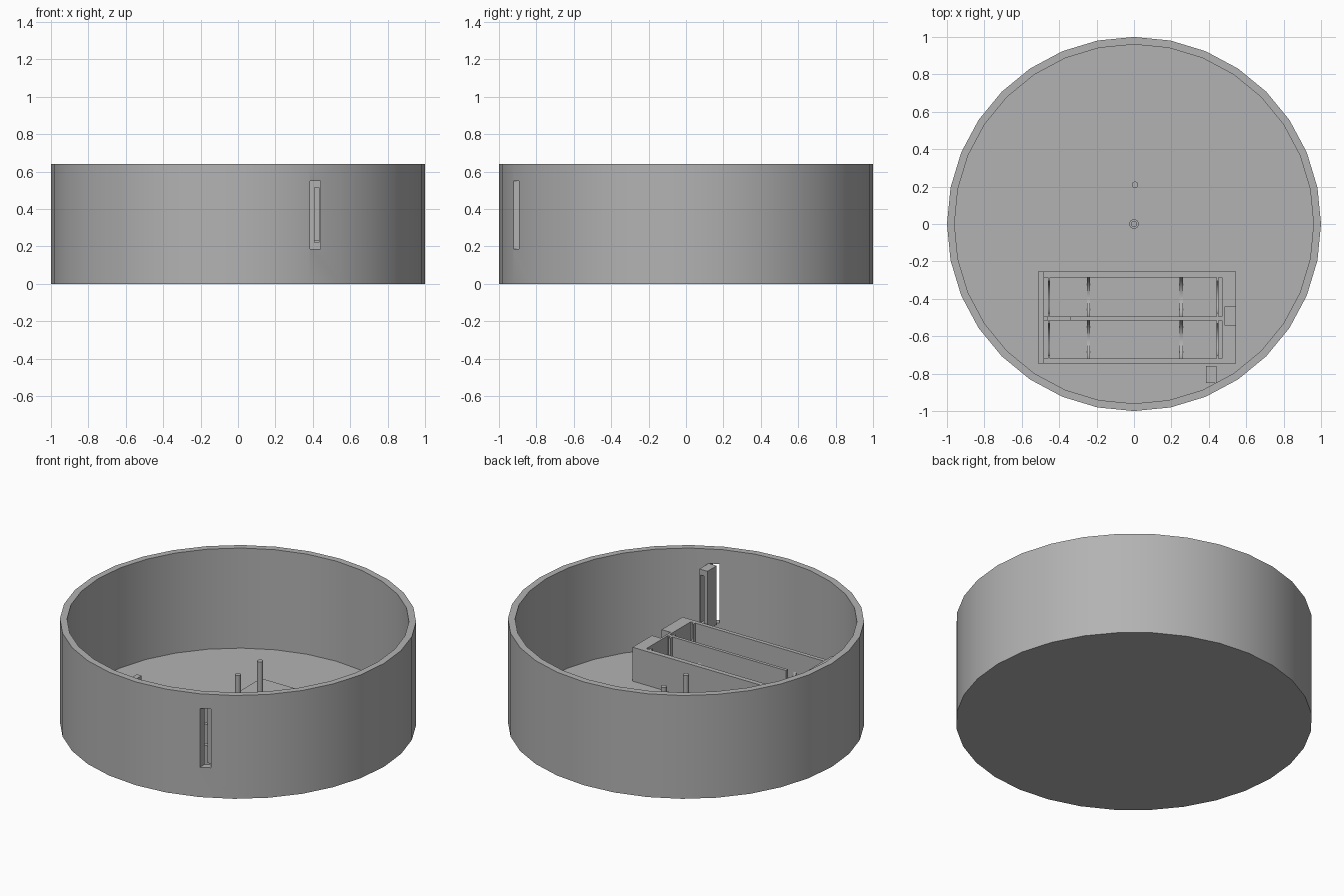
import bpy, bmesh, math
from mathutils import Vector

old = bpy.data.objects.get("Cube")
if old:
    bpy.data.objects.remove(old)

grey = bpy.data.materials.new("plain_grey")
grey.use_nodes = True
grey.diffuse_color = (0.45, 0.45, 0.45, 1)
grey.node_tree.nodes["Principled BSDF"].inputs["Base Color"].default_value = (0.45, 0.45, 0.45, 1)

FLOOR, RIM = 0.02, 0.64


def finish(name, bm):
    bmesh.ops.recalc_face_normals(bm, faces=bm.faces)
    mesh = bpy.data.meshes.new(name)
    bm.to_mesh(mesh)
    bm.free()
    mesh.materials.append(grey)
    obj = bpy.data.objects.new(name, mesh)
    bpy.context.collection.objects.link(obj)
    return obj


def box(name, x, y, z):
    """Box from (low, high) pairs on each axis."""
    bm = bmesh.new()
    bmesh.ops.create_cube(bm, size=1)
    for v in bm.verts:
        v.co = [lo + (c + 0.5) * (hi - lo) for c, (lo, hi) in zip(v.co, (x, y, z))]
    return finish(name, bm)


def lathe(name, profile, steps, centre=(0, 0)):
    """Revolve (radius, height) points about a vertical axis."""
    bm = bmesh.new()
    verts = [bm.verts.new((r, 0, z)) for r, z in profile]
    edges = [bm.edges.new(pair) for pair in zip(verts, verts[1:])]
    bmesh.ops.spin(bm, geom=verts + edges, cent=(0, 0, 0), axis=(0, 0, 1),
                   angle=math.tau, steps=steps)
    bmesh.ops.remove_doubles(bm, verts=bm.verts, dist=0.0005)
    bmesh.ops.translate(bm, verts=bm.verts, vec=(*centre, 0))
    return finish(name, bm)


def prism(name, profile, x0, x1):
    """Extrude a (y, z) outline along x."""
    bm = bmesh.new()
    face = bm.faces.new([bm.verts.new((x0, y, z)) for y, z in profile])
    out = bmesh.ops.extrude_face_region(bm, geom=[face])
    moved = [g for g in out["geom"] if isinstance(g, bmesh.types.BMVert)]
    bmesh.ops.translate(bm, verts=moved, vec=(x1 - x0, 0, 0))
    return finish(name, bm)


def cut(target, *ranges):
    cutter = box("cutter", *ranges)
    mod = target.modifiers.new("cut", 'BOOLEAN')
    mod.operation, mod.solver, mod.object = 'DIFFERENCE', 'EXACT', cutter
    bpy.context.view_layer.objects.active = target
    bpy.ops.object.modifier_apply(modifier=mod.name)
    bpy.data.objects.remove(cutter)


# Round tub with a switch opening in the front wall
tub = lathe("tub", [(0, 0), (1, 0), (1, RIM), (0.96, RIM), (0.96, FLOOR), (0, FLOOR)], 32)
SWITCH_X, SWITCH_Z = (0.385, 0.44), (0.185, 0.55)
cut(tub, SWITCH_X, (-1, -0.83), SWITCH_Z)

# Slotted block behind the opening
switch = box("switch_block", SWITCH_X, (-0.85, -0.76), SWITCH_Z)
cut(switch, (0.41, 0.432), (-0.9, -0.7), (0.22, 0.515))

# Two-bay cell holder with a raised end wall
TOP, BASE = 0.23, 0.03
holder = box("cell_holder", (-0.514, 0.545), (-0.745, -0.255), (0.01, TOP))
BAYS = [(-0.72, -0.515), (-0.495, -0.285)]
for bay in BAYS:
    cut(holder, (-0.482, 0.471), bay, (BASE, 0.3))
cut(holder, (0.485, 0.6), (-0.54, -0.445), (BASE, 0.3))
cut(holder, (-0.46, -0.34), (-0.53, -0.48), (0.18, 0.3))
box("holder_end_wall", (-0.514, -0.482), (-0.745, -0.255), (TOP - 0.01, 0.265))


def cradle(name, bay, x0, x1, radius, tips):
    """Rib with a round hollow; tips is the height of its sides."""
    mid, half = sum(bay) / 2, (bay[1] - bay[0]) / 2
    reach = math.asin(min(1, half / radius))
    arc = [(mid + radius * math.sin(a), 0.14 - radius * math.cos(a))
           for a in [reach * (1 - i / 8) for i in range(17)]]
    outline = [(bay[0], 0.025), (bay[1], 0.025)]
    if tips:
        outline += [(bay[1], tips), (mid + radius, tips)] + arc
        outline += [(mid - radius, tips), (bay[0], tips)]
    else:
        outline += arc
    prism(name, outline, x0, x1)


for row, bay in zip(("front", "rear"), BAYS):
    for side, x in (("right", -0.243), ("left", 0.253)):
        cradle(f"{row}_cell_rib_{side}", bay, x - 0.009, x + 0.009, 0.107, 0)
    for side, x in (("right", -0.46), ("left", 0.44)):
        cradle(f"{row}_contact_lip_{side}", bay, x, x + 0.012, 0.085, TOP)

# Board pad and its two pins
box("board_pad", (-0.21, 0.21), (-0.075, 0.525), (FLOOR - 0.005, FLOOR + 0.004))
lathe("centre_pin", [(0, 0.01), (0.026, 0.01), (0.026, 0.07), (0.016, 0.07),
                     (0.016, 0.305), (0, 0.305)], 20)
lathe("rear_pin", [(0, 0.01), (0.017, 0.01), (0.017, 0.31), (0, 0.31)], 20, (0.005, 0.21))

# Smooth round parts, keep edges sharp
bpy.ops.object.select_all(action='DESELECT')
for obj in bpy.context.collection.objects:
    if obj.type == 'MESH' and grey.name in obj.data.materials:
        obj.select_set(True)
        bpy.context.view_layer.objects.active = obj
bpy.ops.object.shade_smooth_by_angle(angle=math.radians(30))
